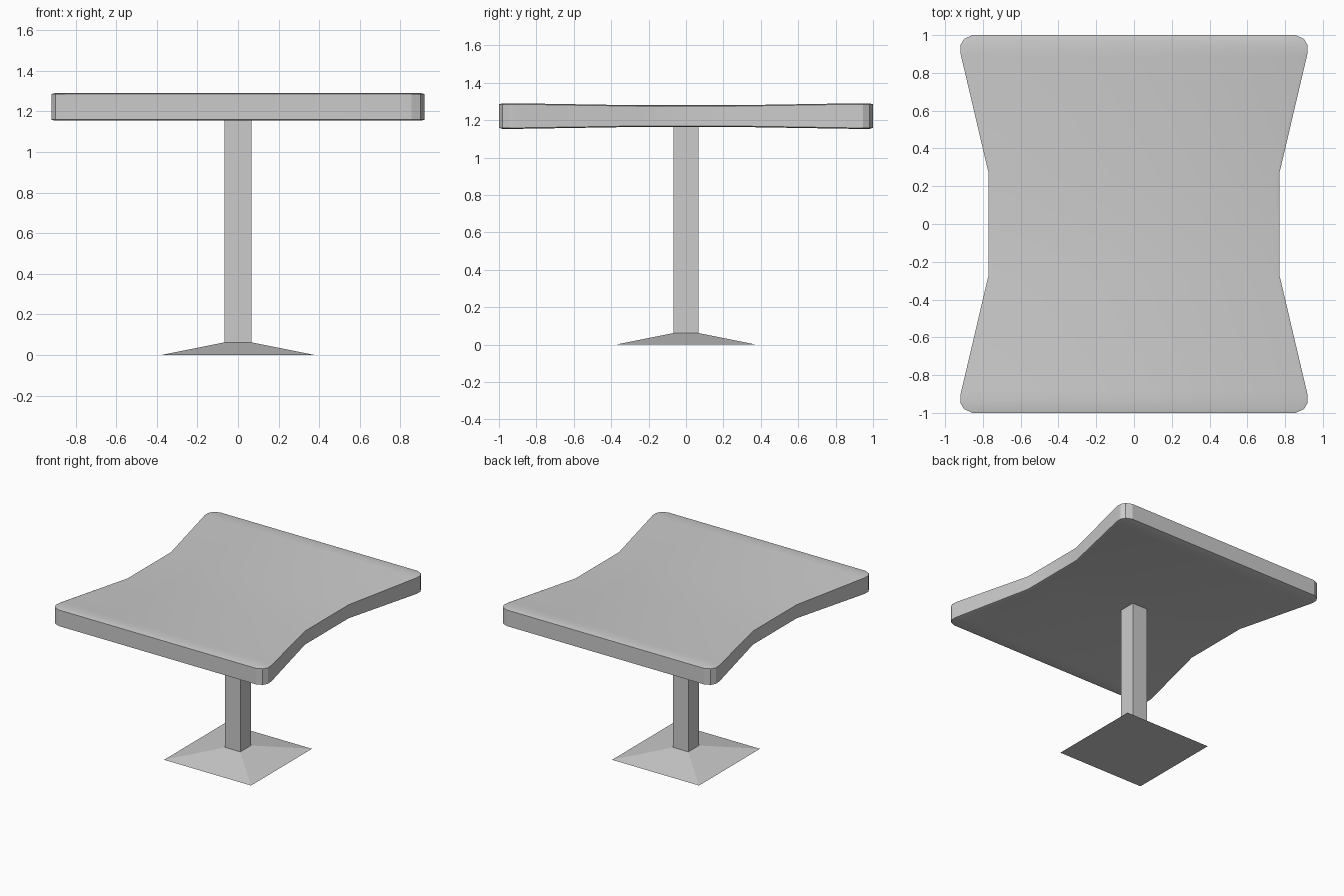
import bpy, bmesh

if "Cube" in bpy.data.objects:
    bpy.data.objects.remove(bpy.data.objects["Cube"])


def make_object(name, bm):
    bmesh.ops.recalc_face_normals(bm, faces=bm.faces)
    mesh = bpy.data.meshes.new(name)
    bm.to_mesh(mesh)
    bm.free()
    obj = bpy.data.objects.new(name, mesh)
    bpy.context.collection.objects.link(obj)
    return obj


def loft(name, rings, cap):
    """Join matching rings of points with quads and cap both ends."""
    bm = bmesh.new()
    loops = [[bm.verts.new(p) for p in ring] for ring in rings]
    n = len(loops[0])
    for low, high in zip(loops, loops[1:]):
        for i in range(n):
            j = (i + 1) % n
            bm.faces.new((low[i], low[j], high[j], high[i]))
    for loop in (loops[0], loops[-1]):
        cap(bm, loop)
    return make_object(name, bm)


def flat_cap(bm, loop):
    bm.faces.new(loop)


def strip_cap(bm, loop):
    # Strips run between the mirrored right and left sides
    n = len(loop)
    for i in range(n // 2 - 1):
        bm.faces.new((loop[i], loop[i + 1], loop[n - 2 - i], loop[n - 1 - i]))


def square(half, z):
    return [(-half, -half, z), (half, -half, z), (half, half, z), (-half, half, z)]


# Tabletop: waisted outline, thicker towards both ends (x, y, half thickness)
quarter = [(0.77, 0.27, 0.058), (0.918, 0.90, 0.068), (0.92, 0.945, 0.068),
           (0.90, 0.98, 0.068), (0.855, 1.0, 0.068)]
right = [(x, -y, h) for x, y, h in reversed(quarter)] + quarter
outline = right + [(-x, y, h) for x, y, h in reversed(right)]


def top_ring(side, inset, drop):
    return [(x - inset * (1 if x > 0 else -1), y * (1 - inset),
             1.222 + side * (h - drop)) for x, y, h in outline]


top = loft("tabletop", [top_ring(-1, 0.018, 0), top_ring(-1, 0, 0.005),
                        top_ring(1, 0, 0.005), top_ring(1, 0.018, 0)], strip_cap)
bpy.context.view_layer.objects.active = top
top.select_set(True)
bpy.ops.object.shade_smooth_by_angle(angle=0.4)

# Square column
loft("column", [square(0.066, 0.06), square(0.066, 1.175)], flat_cap)

# Sloping foot
loft("foot", [square(0.377, 0.0), square(0.066, 0.062)], flat_cap)
